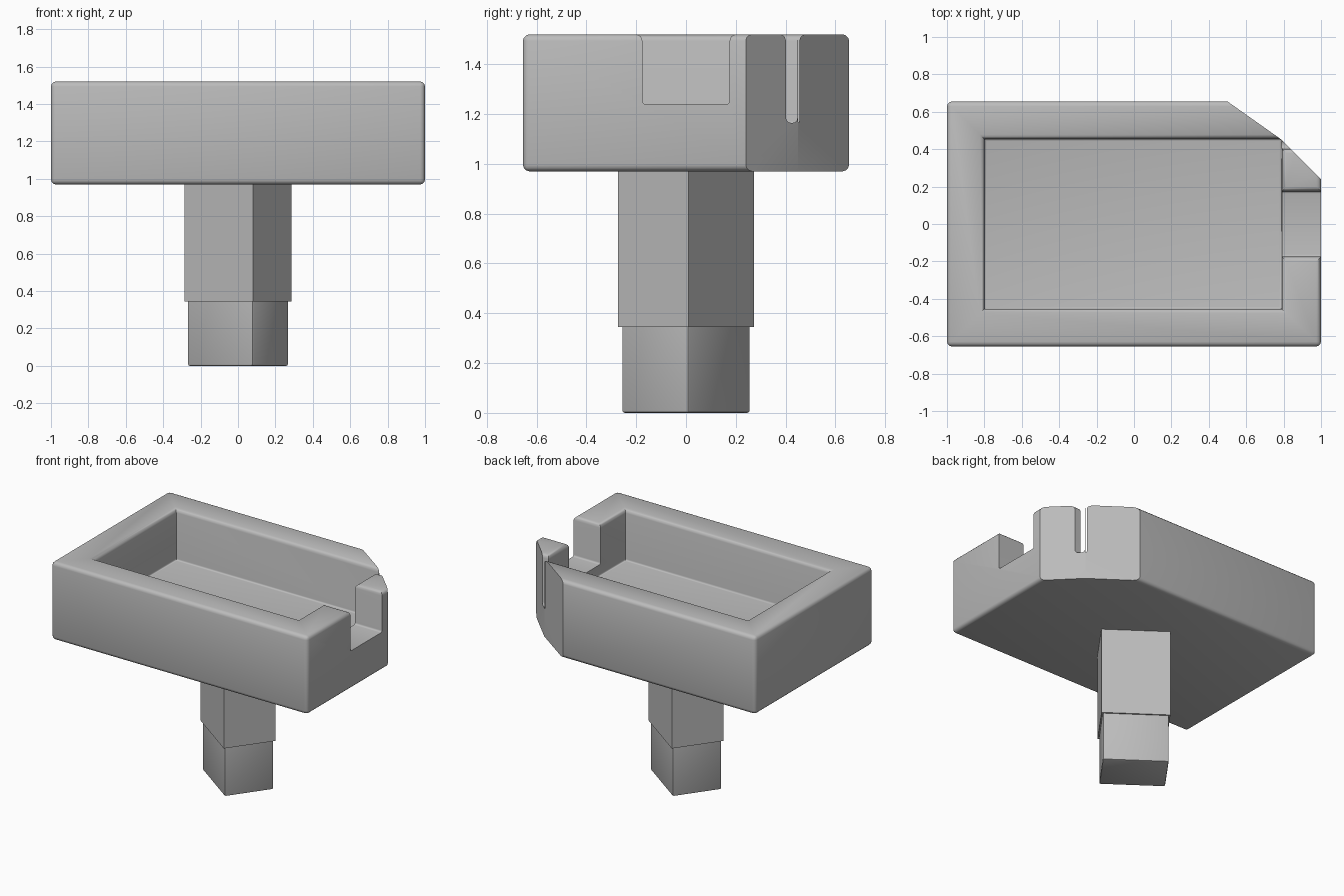
import bpy, bmesh
from math import radians
from mathutils import Matrix

cube = bpy.data.objects.get("Cube")
if cube:
    bpy.data.objects.remove(cube, do_unlink=True)

grey = bpy.data.materials.new("plain grey")
grey.use_nodes = True
colour = (0.5, 0.5, 0.5, 1)
grey.diffuse_color = colour
grey.node_tree.nodes["Principled BSDF"].inputs["Base Color"].default_value = colour


def finish(name, bm):
    bmesh.ops.recalc_face_normals(bm, faces=bm.faces)
    mesh = bpy.data.meshes.new(name)
    bm.to_mesh(mesh)
    bm.free()
    mesh.materials.append(grey)
    ob = bpy.data.objects.new(name, mesh)
    bpy.context.collection.objects.link(ob)
    return ob


def loft(name, rings, pick=None, width=0, segments=3):
    """Skin equal-sized point rings, cap both ends, round the picked edges."""
    bm = bmesh.new()
    loops = [[bm.verts.new(p) for p in ring] for ring in rings]
    n = len(loops[0])
    for a, b in zip(loops, loops[1:]):
        for i in range(n):
            j = (i + 1) % n
            bm.faces.new((a[i], a[j], b[j], b[i]))
    bm.faces.new(loops[0][::-1])
    bm.faces.new(loops[-1])
    if pick:
        edges = [e for e in bm.edges if pick(e)]
        bmesh.ops.bevel(bm, geom=edges, offset=width, segments=segments,
                        profile=0.5, affect='EDGES')
    return finish(name, bm)


def rect(x0, x1, y0, y1, z, grow=0):
    return [(x0 - grow, y0 - grow, z), (x1 + grow, y0 - grow, z),
            (x1 + grow, y1 + grow, z), (x0 - grow, y1 + grow, z)]


def at_height(z):
    return lambda e: all(abs(v.co.z - z) < 1e-4 for v in e.verts)


def flared_cutter(name, x0, x1, y0, y1, floor, radius):
    """Pocket shape with a rounded foot and a softened rim."""
    lips = ((floor, 0), (TOP - 0.026, 0), (TOP - 0.011, 0.005),
            (TOP - 0.004, 0.013), (TOP + 0.001, 0.026), (TOP + 0.1, 0.026))
    return loft(name, [rect(x0, x1, y0, y1, z, g) for z, g in lips],
                at_height(floor), radius)


# Tray block with rounded edges
BASE, TOP = 0.97, 1.52
tray = loft("tray", [rect(-1, 1, -0.655, 0.655, z) for z in (BASE, TOP)],
            lambda e: True, 0.026)

# Cutters: two-facet corner, pocket, side notch and narrow corner slot
corner = [(0.5, 0.655), (0.79, 0.45), (1, 0.24), (1.2, 0.04), (1.2, 0.9), (0.154, 0.9)]
cutters = [
    loft("corner_cutter", [[(x, y, z) for x, y in corner] for z in (0.8, 1.8)]),
    flared_cutter("pocket_cutter", -0.8, 0.79, -0.455, 0.455, 1.16, 0.012),
    flared_cutter("notch_cutter", 0.7, 1.2, -0.175, 0.175, 1.24, 0.012),
    flared_cutter("slot_cutter", 0.745, 1.1, 0.402, 0.447, 1.165, 0.018),
]
for cutter in cutters:
    mod = tray.modifiers.new(cutter.name, 'BOOLEAN')
    mod.operation = 'DIFFERENCE'
    mod.solver = 'EXACT'
    mod.object = cutter
    cutter.hide_render = True
    cutter.hide_viewport = True

# Bake the cuts, then drop the cutters
bpy.context.view_layer.update()
cut_mesh = bpy.data.meshes.new_from_object(
    tray.evaluated_get(bpy.context.evaluated_depsgraph_get()))
tray.modifiers.clear()
tray.data = cut_mesh
for cutter in cutters:
    bpy.data.objects.remove(cutter, do_unlink=True)

# Turned rectangular stem in two stepped sections
turn = Matrix.Rotation(radians(-35.7), 4, 'Z')


def stem_part(name, length, depth, z0, z1, pick=None):
    ob = loft(name, [rect(-length / 2, length / 2, -depth / 2, depth / 2, z)
                     for z in (z0, z1)], pick, 0.01, 2)
    ob.data.transform(turn)
    return ob


upper = stem_part("upper_stem", 0.45, 0.35, 0.345, BASE + 0.02)
lower = stem_part("lower_stem", 0.43, 0.33, 0, 0.36,
                  lambda e: min(v.co.z for v in e.verts) < 0.01)

for ob in (tray, upper, lower):
    bpy.ops.object.select_all(action='DESELECT')
    ob.select_set(True)
    bpy.context.view_layer.objects.active = ob
    bpy.ops.object.shade_smooth_by_angle(angle=radians(32))
